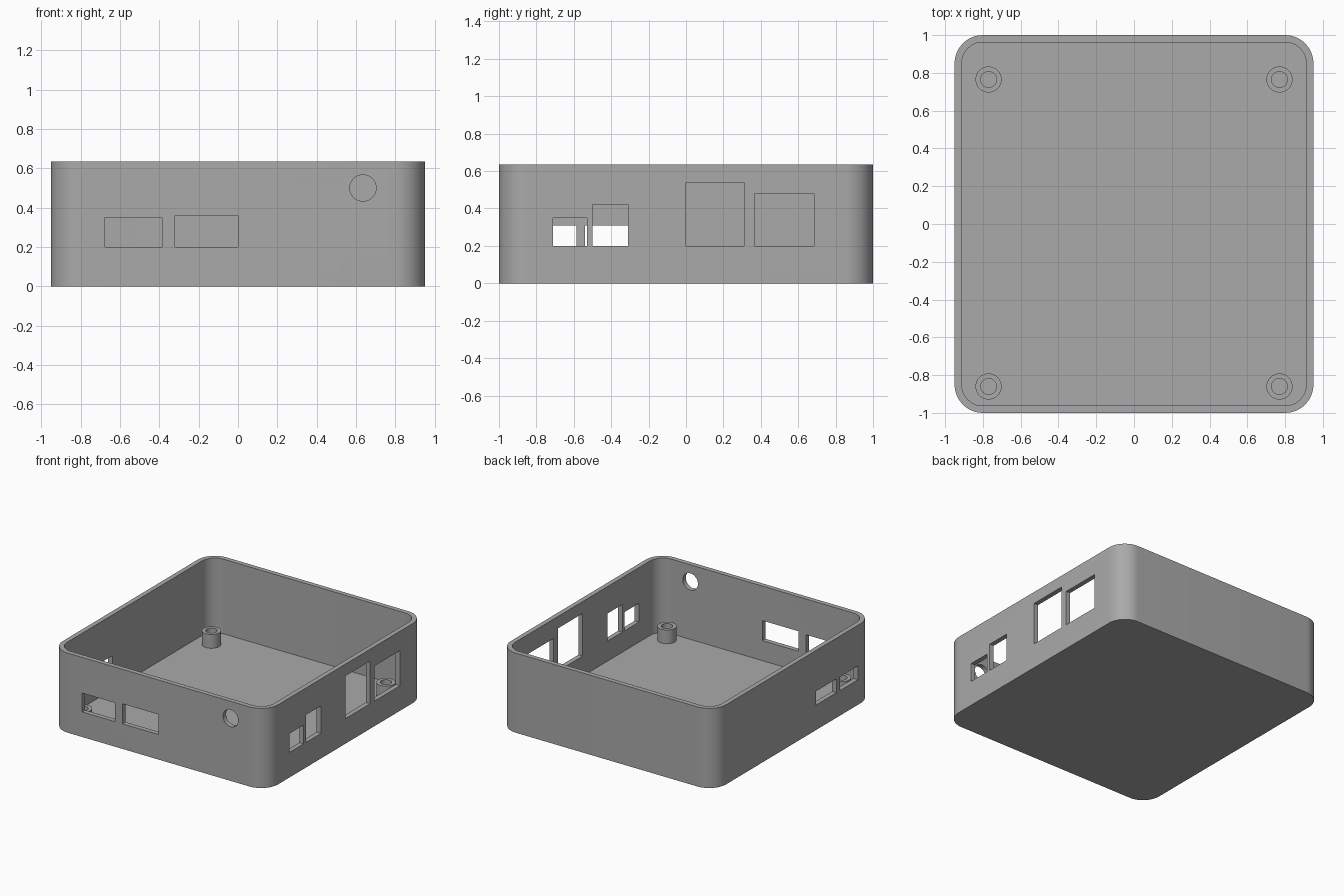
import bpy, bmesh, math

if "Cube" in bpy.data.objects:
    bpy.data.objects.remove(bpy.data.objects["Cube"])

HALF_X, HALF_Y, HEIGHT = 0.95, 1.0, 0.635
WALL, FLOOR, RADIUS = 0.038, 0.04, 0.15

grey = bpy.data.materials.new("plain grey")
grey.diffuse_color = (0.4, 0.4, 0.4, 1)
grey.use_nodes = True
grey.node_tree.nodes["Principled BSDF"].inputs["Base Color"].default_value = grey.diffuse_color


def new_object(name, bm):
    bmesh.ops.recalc_face_normals(bm, faces=bm.faces)
    mesh = bpy.data.meshes.new(name)
    bm.to_mesh(mesh)
    bm.free()
    mesh.materials.append(grey)
    obj = bpy.data.objects.new(name, mesh)
    bpy.context.collection.objects.link(obj)
    return obj


def rounded_block(name, hx, hy, r, z0, z1, segments=12):
    """Upright prism with a rounded rectangle outline."""
    bm = bmesh.new()
    outline = []
    for quarter, (sx, sy) in enumerate([(1, 1), (-1, 1), (-1, -1), (1, -1)]):
        for i in range(segments + 1):
            a = (quarter + i / segments) * math.pi / 2
            outline.append(bm.verts.new((sx * (hx - r) + r * math.cos(a),
                                         sy * (hy - r) + r * math.sin(a), z0)))
    base = bm.faces.new(outline)
    top = bmesh.ops.extrude_face_region(bm, geom=[base])["geom"]
    for v in top:
        if isinstance(v, bmesh.types.BMVert):
            v.co.z = z1
    return new_object(name, bm)


def add_box(bm, x0, x1, y0, y1, z0, z1):
    for v in bmesh.ops.create_cube(bm, size=1)["verts"]:
        v.co.x = x0 if v.co.x < 0 else x1
        v.co.y = y0 if v.co.y < 0 else y1
        v.co.z = z0 if v.co.z < 0 else z1


def cut(target, cutter):
    """Subtract the cutter from the target and remove it."""
    cutter.hide_render = True
    mod = target.modifiers.new("cut", 'BOOLEAN')
    mod.operation = 'DIFFERENCE'
    mod.solver = 'EXACT'
    mod.object = cutter
    bpy.context.view_layer.objects.active = target
    bpy.ops.object.modifier_apply(modifier=mod.name)
    bpy.data.objects.remove(cutter)


def smooth(obj):
    bpy.ops.object.select_all(action='DESELECT')
    obj.select_set(True)
    bpy.context.view_layer.objects.active = obj
    bpy.ops.object.shade_smooth_by_angle(angle=math.radians(30))


# Open tray with rounded corners
case = rounded_block("case_shell", HALF_X, HALF_Y, RADIUS, 0, HEIGHT)
cut(case, rounded_block("cavity", HALF_X - WALL, HALF_Y - WALL,
                        RADIUS - WALL, FLOOR, HEIGHT + 0.2))

# Port openings: start, end, top; all share one sill height
SILL, REACH = 0.2, 0.08
front_ports = [(-0.675, -0.385, 0.35), (-0.32, 0.0, 0.36)]
right_ports = [(-0.71, -0.53, 0.35), (-0.5, -0.31, 0.42),
               (0.0, 0.31, 0.54), (0.365, 0.685, 0.48)]
left_ports = [(-0.81, -0.585, 0.31), (-0.54, -0.28, 0.31)]

bm = bmesh.new()
for a, b, top in front_ports:
    add_box(bm, a, b, -HALF_Y - REACH, -HALF_Y + REACH, SILL, top)
for side, ports in ((1, right_ports), (-1, left_ports)):
    for a, b, top in ports:
        add_box(bm, side * HALF_X - REACH, side * HALF_X + REACH, a, b, SILL, top)

# Round button hole in the front wall
hole = bmesh.ops.create_cone(bm, cap_ends=True, segments=32, radius1=0.067,
                             radius2=0.067, depth=2 * REACH)["verts"]
for v in hole:
    x, y, z = v.co
    v.co = (0.635 + x, -HALF_Y + z, 0.5 + y)
cut(case, new_object("port_cutters", bm))
smooth(case)

# Hollow screw posts on the floor
PROFILE = [(0.069, 0.035), (0.069, 0.15), (0.042, 0.15), (0.042, 0.035)]
SIDES = 32


def screw_post(name, x, y):
    bm = bmesh.new()
    rings = [[bm.verts.new((r * math.cos(2 * math.pi * i / SIDES),
                            r * math.sin(2 * math.pi * i / SIDES), z))
              for i in range(SIDES)] for r, z in PROFILE]
    for k in range(4):
        lo, hi = rings[k], rings[(k + 1) % 4]
        for i in range(SIDES):
            j = (i + 1) % SIDES
            bm.faces.new((lo[i], lo[j], hi[j], hi[i]))
    post = new_object(name, bm)
    post.location = (x, y, 0)
    smooth(post)


for x, side in ((-0.77, "left"), (0.77, "right")):
    screw_post("screw_post_back_" + side, x, 0.765)
    screw_post("screw_post_front_" + side, x, -0.86)
